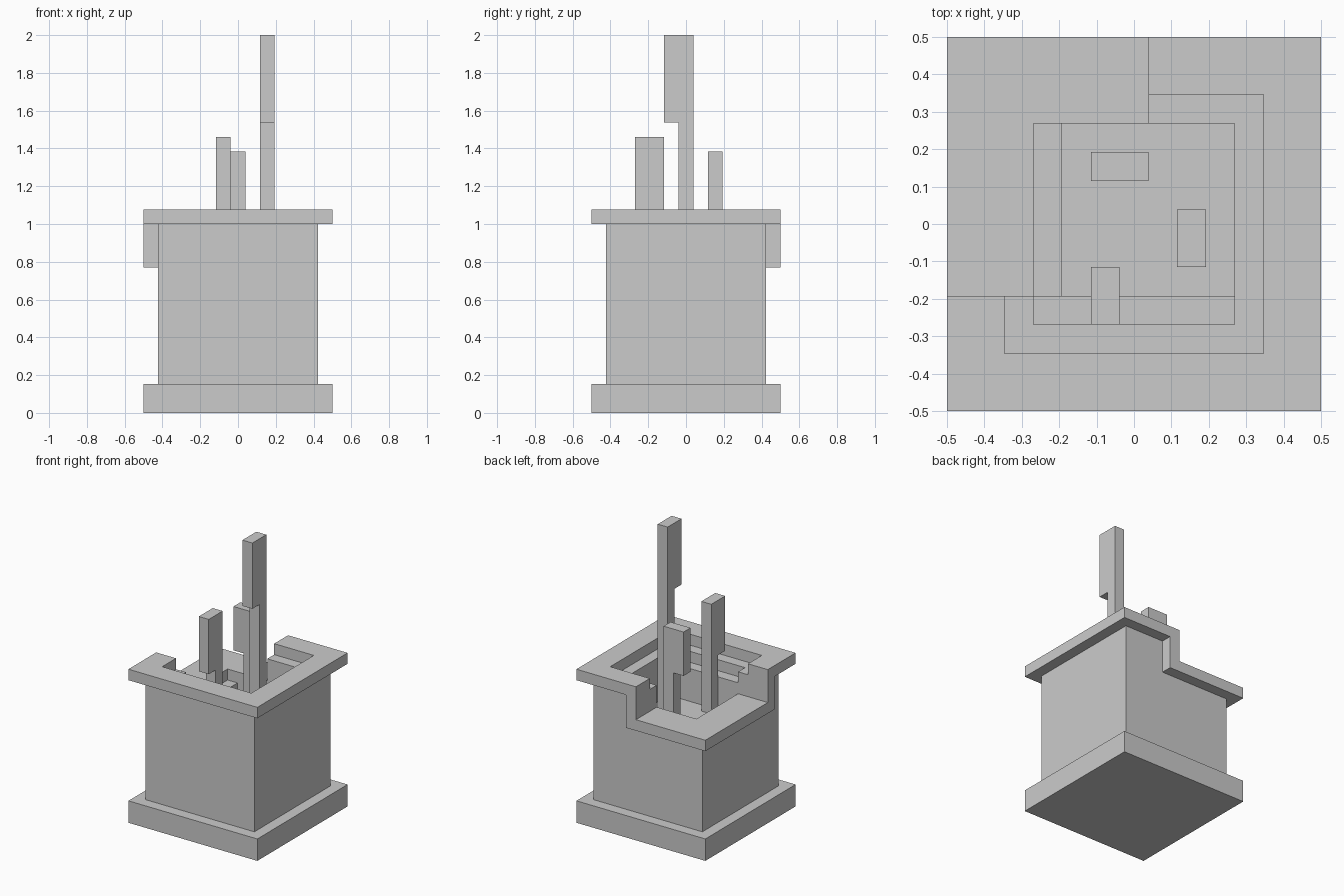
import bpy, bmesh
from mathutils import Vector

if "Cube" in bpy.data.objects:
    bpy.data.objects.remove(bpy.data.objects["Cube"])

U = 1 / 13          # every size is a multiple of this block unit
CX, CY = 0.5, -2.5  # where the broken back-left corner begins


def prism(name, outline, lo, hi, axis="z"):
    """Extrude a flat outline from lo to hi along an axis (all in block units)."""
    place = {"x": lambda a, b, c: (c, a, b),
             "y": lambda a, b, c: (a, c, b),
             "z": lambda a, b, c: (a, b, c)}[axis]
    bm = bmesh.new()
    face = bm.faces.new([bm.verts.new(Vector(place(a, b, lo)) * U) for a, b in outline])
    ext = bmesh.ops.extrude_face_region(bm, geom=[face], use_keep_orig=True)
    verts = [g for g in ext["geom"] if isinstance(g, bmesh.types.BMVert)]
    bmesh.ops.translate(bm, verts=verts, vec=Vector(place(0, 0, hi - lo)) * U)
    bmesh.ops.recalc_face_normals(bm, faces=bm.faces)
    mesh = bpy.data.meshes.new(name)
    bm.to_mesh(mesh)
    bm.free()
    obj = bpy.data.objects.new(name, mesh)
    bpy.context.collection.objects.link(obj)
    return obj


def rect(x0, x1, y0, y1):
    return [(x0, y0), (x1, y0), (x1, y1), (x0, y1)]


def intact_ring(o, i):
    """Square ring without the broken corner."""
    return [(CX, o), (o, o), (o, -o), (-o, -o), (-o, CY),
            (-i, CY), (-i, -i), (i, -i), (i, i), (CX, i)]


def corner_ring(o, i):
    """The broken corner's part of the square ring."""
    return [(-o, CY), (-o, o), (CX, o), (CX, i), (-i, i), (-i, CY)]


# base and solid lower body
prism("base", rect(-6.5, 6.5, -6.5, 6.5), 0, 2)
prism("body", rect(-5.5, 5.5, -5.5, 5.5), 2, 9)

# hollow upper walls, cut low at the back-left corner
prism("high_wall", intact_ring(5.5, 3.5), 9, 13)
prism("low_wall", corner_ring(5.5, 3.5), 9, 10)

# rim, with its lowered corner and the upright trims joining the two levels
prism("high_rim", intact_ring(6.5, 4.5), 13, 14)
prism("low_rim", corner_ring(6.5, 3.5), 10, 11)
prism("back_trim", rect(CX, CX + 1, 5.5, 6.5), 10, 13)
prism("left_trim", rect(-6.5, -5.5, CY - 1, CY), 10, 13)

# ledges inside the cavity
prism("front_ledge", rect(-3.5, 3.5, -3.5, -2.5), 9, 12)
prism("left_ledge", rect(-3.5, -2.5, -2.5, 3.5), 9, 10)


# upright posts: one-unit stem, head overhanging one unit to the negative side
def post(name, stem, step, top, lo, axis):
    outline = [(stem, 9), (stem + 1, 9), (stem + 1, top),
               (stem - 1, top), (stem - 1, step), (stem, step)]
    prism(name, outline, lo, lo + 1, axis)


post("tall_post", -0.5, 20, 26, 1.5, "x")
post("front_post", -2.5, 14, 19, -1.5, "x")
post("back_post", -0.5, 14, 18, 1.5, "y")
